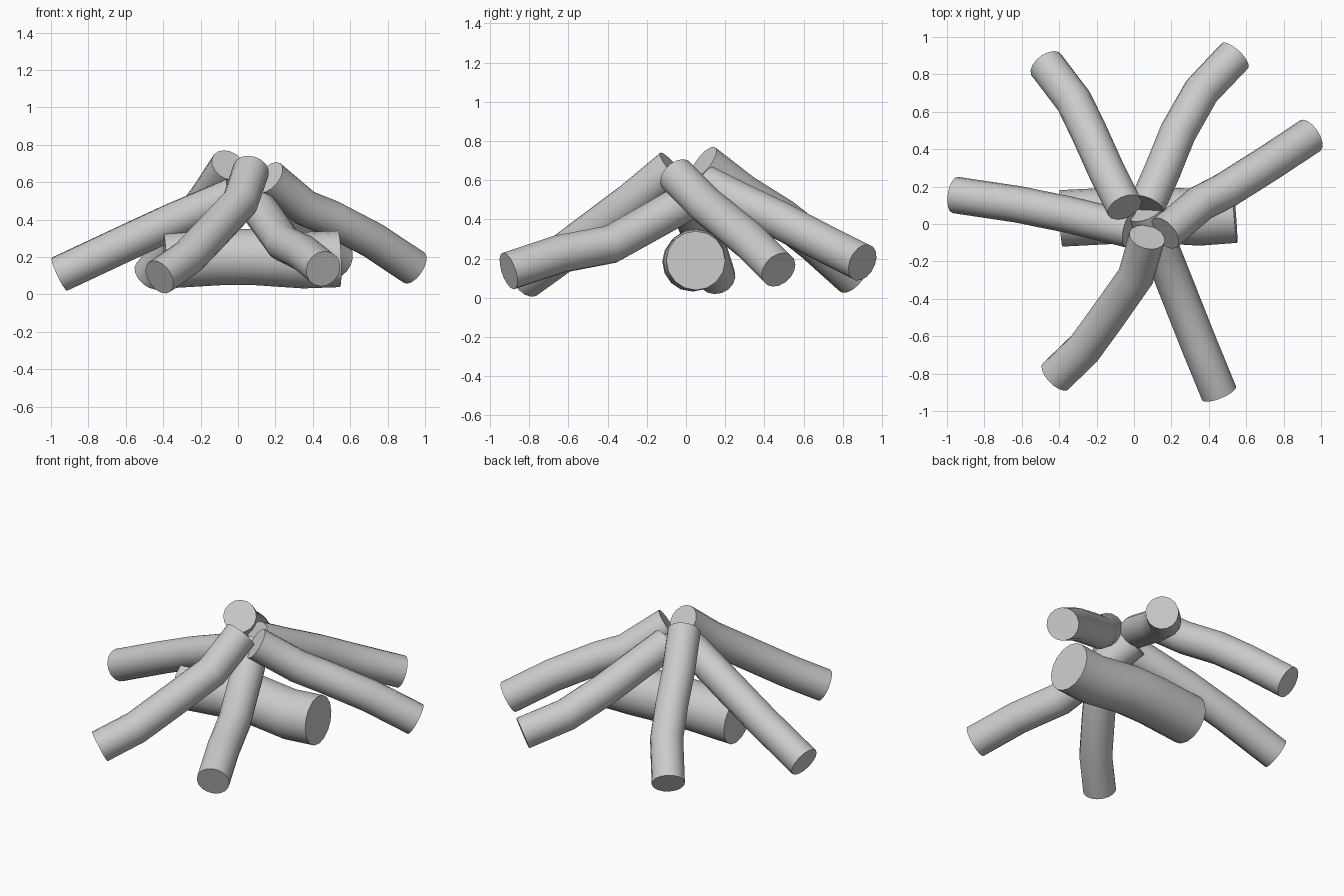
import bpy


def log(name, points, radius):
    """Round log with flat cut ends, swept along a slightly crooked path."""
    curve = bpy.data.curves.new(name, 'CURVE')
    curve.dimensions = '3D'
    curve.bevel_depth = radius
    curve.bevel_resolution = 6
    curve.use_fill_caps = True
    spline = curve.splines.new('POLY')
    spline.points.add(len(points) - 1)
    for p, co in zip(spline.points, points):
        p.co = (*co, 1)
    obj = bpy.data.objects.new(name, curve)
    bpy.context.collection.objects.link(obj)
    bpy.ops.object.select_all(action='DESELECT')
    obj.select_set(True)
    bpy.context.view_layer.objects.active = obj
    bpy.ops.object.convert(target='MESH')
    bpy.ops.object.shade_smooth_by_angle()


# thick log lying on the ground
log("ground_log", [(-0.39, 0.03, 0.183), (-0.1, 0.045, 0.2), (0.1, 0.05, 0.2),
                   (0.35, 0.035, 0.183), (0.54, 0.05, 0.19)], 0.151)

# leaning logs, each from its top end down to the ground
leaning = {
    "left_log": [(-0.02, -0.03, 0.53), (-0.35, 0.05, 0.39),
                 (-0.62, 0.105, 0.265), (-0.955, 0.155, 0.108)],
    "back_left_log": [(-0.05, 0.09, 0.69), (-0.15, 0.29, 0.535),
                      (-0.24, 0.49, 0.41), (-0.32, 0.655, 0.28), (-0.468, 0.85, 0.105)],
    "back_right_log": [(0.07, 0.1, 0.58), (0.15, 0.28, 0.49), (0.235, 0.49, 0.39),
                       (0.36, 0.71, 0.275), (0.54, 0.90, 0.18)],
    "right_log": [(0.165, -0.05, 0.625), (0.355, 0.11, 0.465), (0.49, 0.18, 0.41),
                  (0.72, 0.325, 0.29), (0.942, 0.472, 0.143)],
    "front_left_log": [(0.07, -0.07, 0.665), (0.01, -0.28, 0.49), (-0.145, -0.5, 0.325),
                       (-0.265, -0.665, 0.2), (-0.42, -0.815, 0.093)],
    "front_right_log": [(0.06, 0.07, 0.53), (0.14, -0.12, 0.42), (0.245, -0.385, 0.272),
                        (0.35, -0.65, 0.222), (0.455, -0.905, 0.137)],
}
for name, points in leaning.items():
    log(name, points, 0.098)
